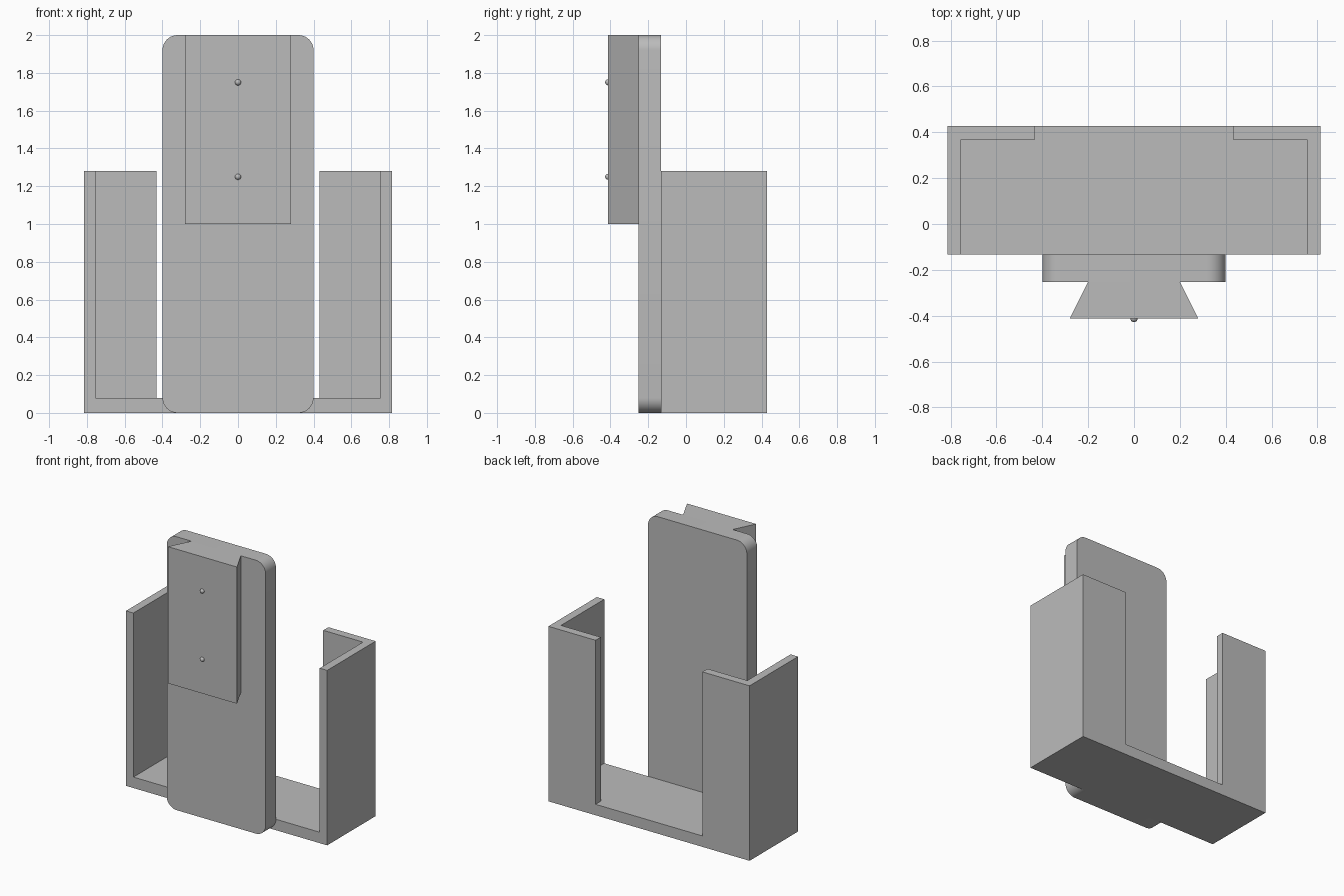
import bpy, bmesh, math

if "Cube" in bpy.data.objects:
    bpy.data.objects.remove(bpy.data.objects["Cube"])

grey = bpy.data.materials.new("plain grey")
grey.diffuse_color = (0.5, 0.5, 0.5, 1)
grey.use_nodes = True
grey.node_tree.nodes["Principled BSDF"].inputs["Base Color"].default_value = grey.diffuse_color


def prism(name, outline, axis, lo, hi):
    """Extrude a 2D outline along y (outline in x, z) or z (outline in x, y)."""
    bm = bmesh.new()
    pts = [(a, lo, b) if axis == "y" else (a, b, lo) for a, b in outline]
    face = bm.faces.new([bm.verts.new(p) for p in pts])
    ext = bmesh.ops.extrude_face_region(bm, geom=[face])
    d = (0, hi - lo, 0) if axis == "y" else (0, 0, hi - lo)
    bmesh.ops.translate(bm, vec=d, verts=[v for v in ext["geom"] if isinstance(v, bmesh.types.BMVert)])
    bmesh.ops.recalc_face_normals(bm, faces=bm.faces)
    mesh = bpy.data.meshes.new(name)
    bm.to_mesh(mesh)
    bm.free()
    mesh.materials.append(grey)
    ob = bpy.data.objects.new(name, mesh)
    bpy.context.collection.objects.link(ob)
    return ob


def smooth(ob):
    bpy.ops.object.select_all(action="DESELECT")
    ob.select_set(True)
    bpy.context.view_layer.objects.active = ob
    bpy.ops.object.shade_smooth_by_angle(angle=math.radians(30))


def rounded_rect(half_w, z0, z1, r, steps=10):
    pts = []
    corners = [(half_w - r, z1 - r), (r - half_w, z1 - r), (r - half_w, z0 + r), (half_w - r, z0 + r)]
    for i, (cx, cz) in enumerate(corners):
        for k in range(steps + 1):
            a = math.pi / 2 * (i + k / steps)
            pts.append((cx + r * math.cos(a), cz + r * math.sin(a)))
    return pts


PLATE_FRONT, CRADLE_FRONT, CRADLE_BACK = -0.252, -0.132, 0.428
RAIL_FRONT = -0.412

# Upright plate with rounded corners
smooth(prism("back_plate", rounded_rect(0.4, 0, 2, 0.08), "y", PLATE_FRONT, CRADLE_FRONT))

# Dovetail mounting rail
prism("dovetail_rail", [(-0.28, RAIL_FRONT), (0.28, RAIL_FRONT), (0.2, PLATE_FRONT), (-0.2, PLATE_FRONT)],
      "z", 1, 2)

# Small locating bumps on the rail
for i, z in enumerate((1.25, 1.75)):
    bpy.ops.mesh.primitive_uv_sphere_add(segments=24, ring_count=12, radius=0.016, location=(0, RAIL_FRONT, z))
    bump = bpy.context.object
    bump.name = f"locating_bump_{i + 1}"
    bump.data.materials.append(grey)
    smooth(bump)

# Cradle: a block hollowed by a T-shaped cutter, leaving floor, sides and back lips
w = 0.814
cradle = prism("cradle", [(-w, CRADLE_FRONT), (w, CRADLE_FRONT), (w, CRADLE_BACK), (-w, CRADLE_BACK)],
               "z", 0, 1.28)
right = [(0.754, -0.3), (0.754, CRADLE_BACK - 0.06), (0.432, CRADLE_BACK - 0.06), (0.432, 0.6)]
cutter = prism("cradle_cutter", right + [(-x, y) for x, y in reversed(right)], "z", 0.08, 1.5)
cutter.hide_render = True
cutter.hide_viewport = True
cut = cradle.modifiers.new("hollow", "BOOLEAN")
cut.operation = "DIFFERENCE"
cut.solver = "EXACT"
cut.object = cutter
